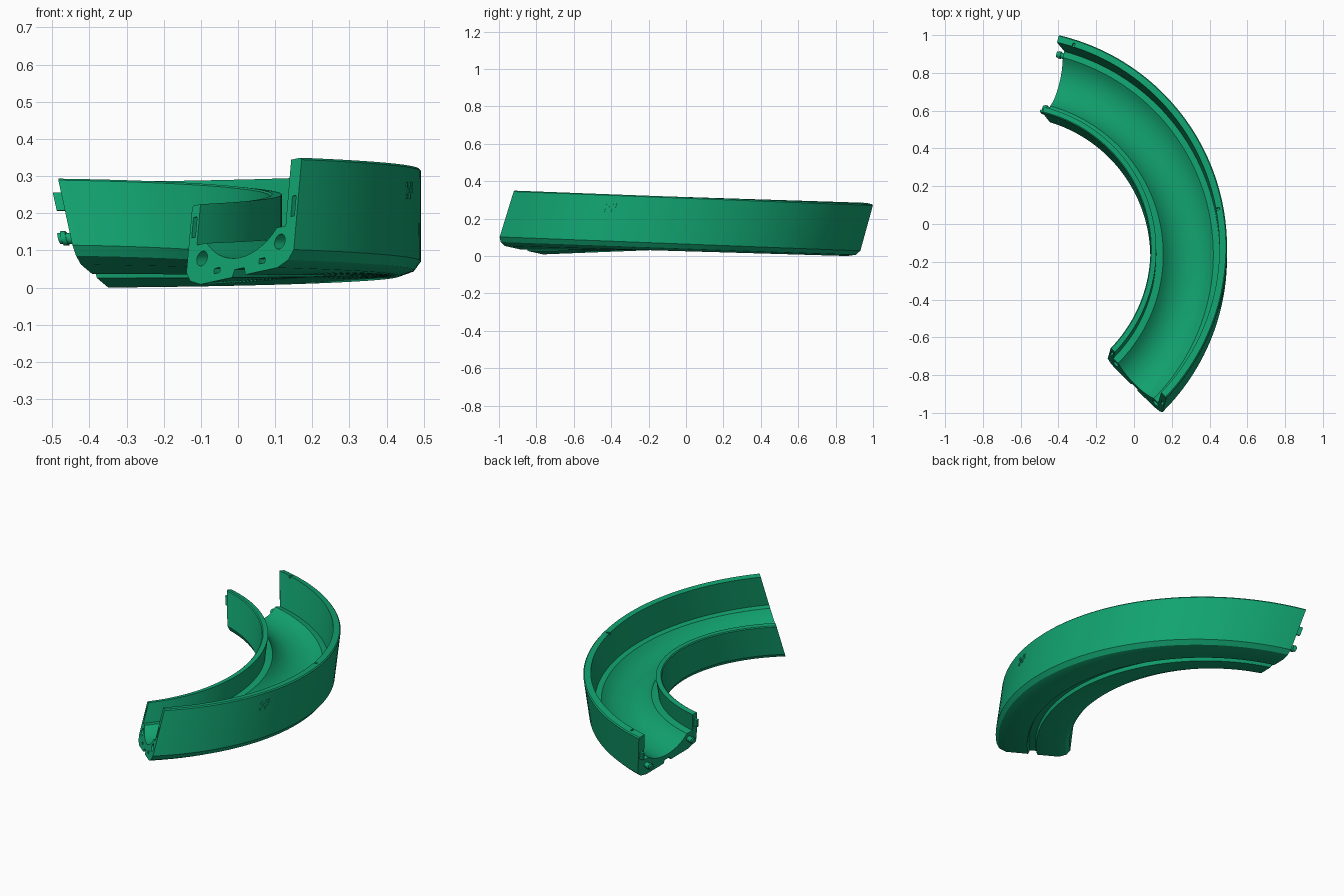
import bpy, bmesh, math

if "Cube" in bpy.data.objects:
    bpy.data.objects.remove(bpy.data.objects["Cube"])

CENTRE = (-0.66, -0.15)      # axis of the bend
R = 0.95                     # mid-line radius
A0, A1 = -44.6, 75.4         # start and end of the bend, degrees
TILT, RAKE, ZREF = 0.22, 0.28, 0.19

green = bpy.data.materials.new("track green")
green.diffuse_color = (0.006, 0.37, 0.165, 1)
green.use_nodes = True
green.node_tree.nodes["Principled BSDF"].inputs["Base Color"].default_value = green.diffuse_color


def place(u, z, deg, t=0.0):
    """Track coordinates (across, height, angle, along) to world."""
    a = math.radians(deg)
    d = z - ZREF
    r = R + u + TILT * math.sin(a) * d
    b = a + (RAKE * d + t) / r
    return (CENTRE[0] + r * math.cos(b), CENTRE[1] + r * math.sin(b),
            z - TILT * math.sin(a) * u)


def sweep(name, solids):
    """Each solid is (profile points, stations); a station is (angle, along)."""
    bm = bmesh.new()
    for profile, stations in solids:
        rings = [[bm.verts.new(place(u, z, a, t)) for u, z in profile]
                 for a, t in stations]
        n = len(profile)
        for p, q in zip(rings, rings[1:]):
            for i in range(n):
                j = (i + 1) % n
                bm.faces.new((p[i], p[j], q[j], q[i]))
        bm.faces.new(rings[0])
        bm.faces.new(rings[-1][::-1])
    bmesh.ops.recalc_face_normals(bm, faces=bm.faces[:])
    me = bpy.data.meshes.new(name)
    bm.to_mesh(me)
    bm.free()
    me.materials.append(green)
    ob = bpy.data.objects.new(name, me)
    bpy.context.collection.objects.link(ob)
    return ob


def box(u, z, w, h):
    return [(u - w / 2, z - h / 2), (u + w / 2, z - h / 2),
            (u + w / 2, z + h / 2), (u - w / 2, z + h / 2)]


def disc(u, z, r, n=20):
    return [(u + r * math.cos(2 * math.pi * i / n),
             z + r * math.sin(2 * math.pi * i / n)) for i in range(n)]


# Channel: flat ledges, round gutter, chamfered base, taller outer wall
half, depth, gz = 0.1325, 0.06, 0.14
rad = (half ** 2 + depth ** 2) / (2 * depth)
span = math.asin(half / rad)
gutter = []
for i in range(15):
    g = span * (1 - 2 * i / 14)
    gutter.append((rad * math.sin(g) - 0.0025, gz - depth + rad * (1 - math.cos(g))))
profile = [(-0.145, 0.03), (-0.025, 0.03), (-0.018, 0.05), (0.018, 0.05),
           (0.025, 0.03), (0.145, 0.03), (0.185, 0.045), (0.203, 0.07),
           (0.203, 0.312), (0.197, 0.318), (0.163, 0.318), (0.163, 0.14)]
profile += gutter
profile += [(-0.172, 0.14), (-0.172, 0.25), (-0.198, 0.25), (-0.203, 0.245),
            (-0.203, 0.07), (-0.185, 0.045)]
N = 72
track = sweep("curved_track", [(profile, [(A0 + (A1 - A0) * i / N, 0) for i in range(N + 1)])])

# Sockets and slots in the front end, notches in the outer rim
front = [(A0, -0.03), (A0, 0.04)]
cuts = [(disc(s * 0.147, 0.1, 0.02), front) for s in (-1, 1)]
cuts += [(box(s * 0.187, 0.19, 0.014, 0.055), front) for s in (-1, 1)]
cuts += [(box(s * 0.085, 0.058, 0.022, 0.014), front) for s in (-1, 1)]
cuts += [(box(0.168, 0.32, 0.03, 0.03), [(a, -0.006), (a, 0.006)]) for a in (10, 71)]
cutter = sweep("cutter", cuts)
cutter.hide_render = True
mod = track.modifiers.new("sockets", 'BOOLEAN')
mod.object = cutter
mod.solver = 'EXACT'
bpy.context.view_layer.objects.active = track
bpy.ops.object.modifier_apply(modifier=mod.name)
bpy.data.objects.remove(cutter)

# Pegs and tabs on the back end
pegs = []
for s in (-1, 1):
    pegs.append((disc(s * 0.147, 0.1, 0.015), [(A1, -0.02), (A1, 0.045)]))
    pegs.append((disc(s * 0.147, 0.1, 0.019), [(A1, 0.022), (A1, 0.036)]))
peg_ob = sweep("connector_pegs", pegs)
tab_ob = sweep("connector_tabs", [(box(s * 0.187, 0.19, 0.012, 0.048),
                                   [(A1, -0.01), (A1, 0.025)]) for s in (-1, 1)])

# Small raised squares on the outer wall
cells = [(0, 0), (0, 2), (1, 1), (2, 0), (2, 2), (3, 1), (3, 2)]
plates = sweep("wall_squares", [(box(0.2035, 0.232 + 0.016 * k, 0.004, 0.013),
                                 [(-15.5, 0.018 * c), (-15.5, 0.018 * c + 0.014)])
                                for c, k in cells])

# Smooth along the bend and rest on the ground
parts = [track, peg_ob, tab_ob, plates]
low = min(v.co.z for v in track.data.vertices)
for ob in parts:
    for v in ob.data.vertices:
        v.co.z -= low
    ob.select_set(True)
bpy.context.view_layer.objects.active = track
bpy.ops.object.shade_smooth_by_angle(angle=math.radians(25))
